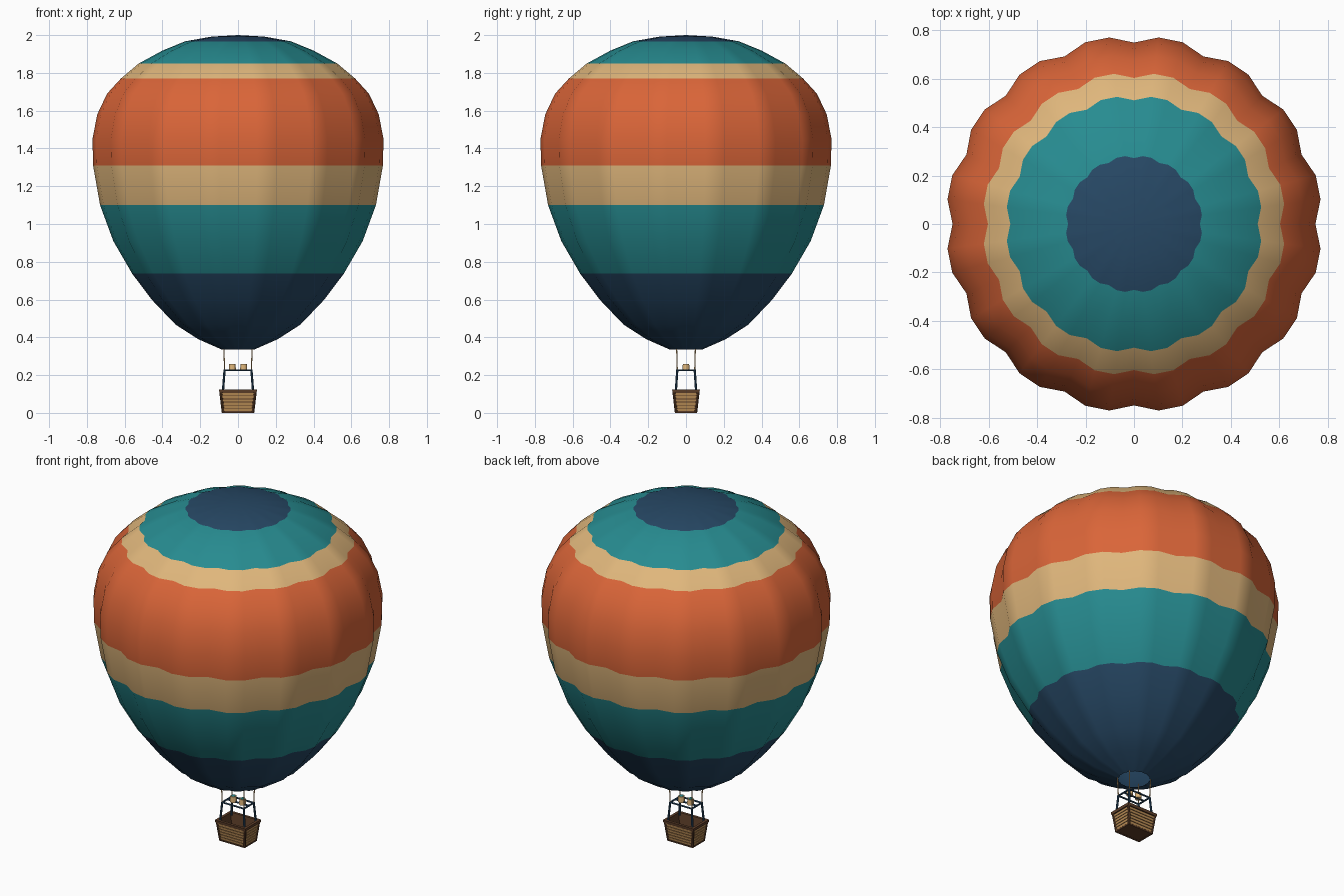
import bpy, bmesh
from math import cos, sin, pi
from mathutils import Vector

if "Cube" in bpy.data.objects:
    bpy.data.objects.remove(bpy.data.objects["Cube"])


def material(name, rgb):
    m = bpy.data.materials.new(name)
    m.use_nodes = True
    m.diffuse_color = (*rgb, 1)
    bsdf = next(n for n in m.node_tree.nodes if n.type == 'BSDF_PRINCIPLED')
    bsdf.inputs["Base Color"].default_value = (*rgb, 1)
    return m


navy = material("navy", (0.02, 0.065, 0.13))
teal = material("teal", (0.02, 0.26, 0.28))
orange = material("orange", (0.70, 0.13, 0.04))
tan = material("tan", (0.74, 0.47, 0.20))
wicker = material("wicker", (0.48, 0.26, 0.09))
brown = material("dark brown", (0.11, 0.048, 0.022))


def finish(name, bm, mats, smooth=False):
    bmesh.ops.recalc_face_normals(bm, faces=bm.faces)
    mesh = bpy.data.meshes.new(name)
    bm.to_mesh(mesh)
    bm.free()
    for m in mats:
        mesh.materials.append(m)
    for p in mesh.polygons:
        p.use_smooth = smooth
    ob = bpy.data.objects.new(name, mesh)
    bpy.context.collection.objects.link(ob)
    return ob


def rod(name, a, b, radius, mat, sides=8, radius2=None):
    a, b = Vector(a), Vector(b)
    bm = bmesh.new()
    bmesh.ops.create_cone(bm, cap_ends=True, segments=sides, radius1=radius,
                          radius2=radius if radius2 is None else radius2, depth=(b - a).length)
    bm.transform((b - a).to_track_quat('Z', 'Y').to_matrix().to_4x4())
    bmesh.ops.translate(bm, verts=bm.verts, vec=(a + b) / 2)
    return finish(name, bm, [mat])


# Envelope: sixteen scalloped gores, three segments each, open at the mouth
profile = [(0.085, 0.335), (0.21, 0.39), (0.33, 0.467), (0.457, 0.60), (0.56, 0.737),
           (0.66, 0.91), (0.73, 1.10), (0.767, 1.31), (0.77, 1.45), (0.745, 1.58),
           (0.693, 1.69), (0.62, 1.77), (0.525, 1.85), (0.40, 1.918), (0.28, 1.967),
           (0.14, 1.992)]
bands = [navy, teal, tan, orange]


def band_of(z):
    for limit, index in ((0.737, 0), (1.10, 1), (1.31, 2), (1.77, 3), (1.85, 2), (1.967, 1)):
        if z < limit:
            return index
    return 0


GORES, COLS = 16, 48
bm = bmesh.new()
rings = []
for r, z in profile:
    ring = []
    for i in range(COLS):
        a = 2 * pi * i / COLS
        rr = r * (0.973 if i % 3 == 0 else 1.009)
        ring.append(bm.verts.new((rr * cos(a), rr * sin(a), z)))
    rings.append(ring)
crown = bm.verts.new((0, 0, 2))
for i in range(COLS):
    j = (i + 1) % COLS
    for low, high in zip(rings, rings[1:]):
        bm.faces.new((low[i], low[j], high[j], high[i]))
    bm.faces.new((rings[-1][i], rings[-1][j], crown))
for f in bm.faces:
    f.material_index = band_of(f.calc_center_median().z)
finish("envelope", bm, bands, smooth=True)


# Basket: tapered rectangular rings
def half_size(z, grow=0.0):
    t = z / 0.12
    return 0.082 + 0.014 * t + grow, 0.055 + 0.014 * t + grow


def basket_ring(name, z0, z1, grow, thick, mat):
    bm = bmesh.new()
    loops = []
    for z, g in ((z0, grow), (z1, grow), (z1, grow - thick), (z0, grow - thick)):
        x, y = half_size(z, g)
        loops.append([bm.verts.new((sx * x, sy * y, z))
                      for sx, sy in ((-1, -1), (1, -1), (1, 1), (-1, 1))])
    for k in range(4):
        p, q = loops[k], loops[(k + 1) % 4]
        for i in range(4):
            j = (i + 1) % 4
            bm.faces.new((p[i], p[j], q[j], q[i]))
    return finish(name, bm, [mat])


basket_ring("basket_wall", 0.003, 0.115, -0.003, 0.006, brown)
basket_ring("basket_base", 0.0, 0.008, 0.002, 0.012, brown)
basket_ring("basket_rim", 0.108, 0.124, 0.004, 0.016, brown)
for n in range(6):
    z = 0.01 + n * 0.0165
    basket_ring(f"wicker_slat_{n + 1}", z, z + 0.0125, 0.0, 0.004, wicker)

bm = bmesh.new()
bmesh.ops.create_cube(bm, size=1)
bmesh.ops.scale(bm, vec=(0.162, 0.108, 0.008), verts=bm.verts)
bmesh.ops.translate(bm, vec=(0, 0, 0.005), verts=bm.verts)
finish("basket_floor", bm, [brown])

# Corner posts, uprights and ropes at the four corners
for sx, sy, tag in ((-1, -1, "front_right"), (1, -1, "front_left"),
                    (1, 1, "back_left"), (-1, 1, "back_right")):
    x0, y0 = half_size(0.004, -0.004)
    x1, y1 = half_size(0.115, -0.004)
    rod(f"corner_post_{tag}", (sx * x0, sy * y0, 0.004), (sx * x1, sy * y1, 0.115), 0.008, brown)
    rod(f"upright_{tag}", (sx * 0.08, sy * 0.054, 0.11), (sx * 0.071, sy * 0.046, 0.228),
        0.006, navy)
    rod(f"rope_{tag}", (sx * 0.071, sy * 0.046, 0.225), (sx * 0.075, sy * 0.05, 0.355),
        0.003, tan, 6)

# Burner frame
for s, tag in ((-1, "front"), (1, "back")):
    rod(f"frame_bar_{tag}", (-0.073, s * 0.046, 0.226), (0.073, s * 0.046, 0.226), 0.005, navy)
for s, tag in ((-1, "right"), (1, "left")):
    rod(f"frame_bar_{tag}", (s * 0.071, -0.048, 0.226), (s * 0.071, 0.048, 0.226), 0.005, navy)
rod("burner_bar", (-0.071, 0, 0.226), (0.071, 0, 0.226), 0.005, navy)

# Twin burners
for s, tag in ((-1, "right"), (1, "left")):
    rod(f"burner_{tag}", (s * 0.03, 0, 0.224), (s * 0.03, 0, 0.258), 0.019, tan, 12, 0.017)
    rod(f"burner_nozzle_{tag}", (s * 0.03, 0, 0.256), (s * 0.03, 0, 0.26), 0.012, teal, 12)
